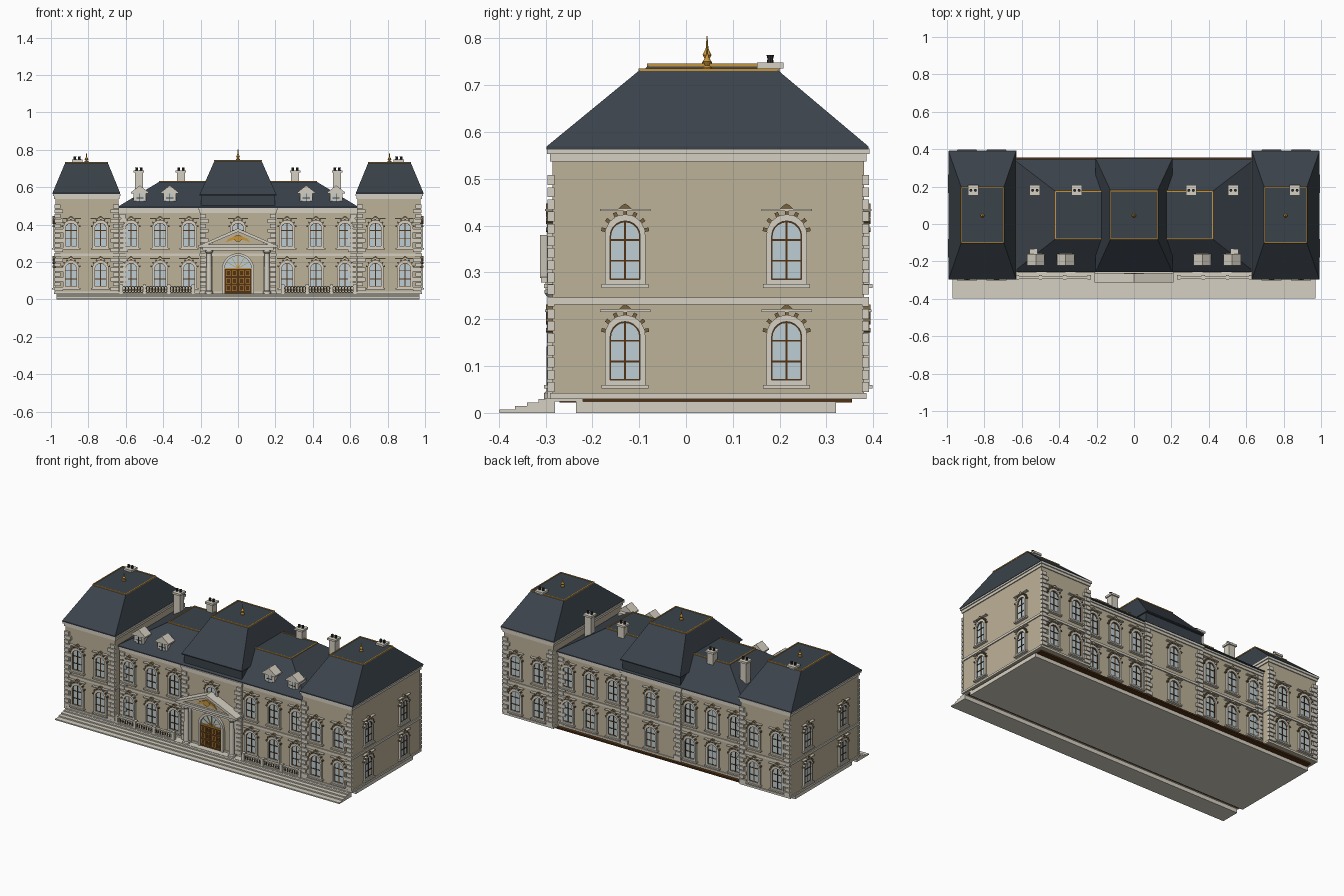
import bpy, bmesh, math
from mathutils import Matrix, Vector

cube = bpy.data.objects.get("Cube")
if cube:
    bpy.data.objects.remove(cube, do_unlink=True)


def material(name, *rgb):
    col = [((c / 255 + 0.055) / 1.055) ** 2.4 for c in rgb] + [1]
    m = bpy.data.materials.new(name)
    m.use_nodes = True
    m.diffuse_color = col
    m.node_tree.nodes["Principled BSDF"].inputs["Base Color"].default_value = col
    return m


WALL = material("tan stone", 190, 178, 152)
CREAM = material("cream stone", 214, 208, 194)
SLATE = material("slate", 58, 66, 74)
GLASS = material("pale glass", 190, 206, 212)
BROWN = material("brown wood", 82, 50, 20)
GOLD = material("gold", 200, 148, 58)
BRONZE = material("bronze", 118, 98, 66)
DARK = material("dark clay", 48, 46, 48)

parts = {}
ID = Matrix.Identity(4)


def part(name, mat):
    return parts.setdefault(name, (bmesh.new(), mat))[0]


def box(bm, x, y, z, M=ID):
    lo, hi = Vector((x[0], y[0], z[0])), Vector((x[1], y[1], z[1]))
    T = Matrix.Translation((lo + hi) / 2) @ Matrix.Diagonal((*(hi - lo), 1))
    bmesh.ops.create_cube(bm, size=1, matrix=M @ T)


def loft(bm, rings, M=ID, caps=True):
    """Skin a list of closed point rings."""
    vs = [[bm.verts.new(M @ Vector(p)) for p in r] for r in rings]
    n = len(vs[0])
    for a, b in zip(vs, vs[1:]):
        for i in range(n):
            bm.faces.new((a[i], a[(i + 1) % n], b[(i + 1) % n], b[i]))
    if caps:
        bm.faces.new(vs[0])
        bm.faces.new(vs[-1])


def plate(bm, pts, y0, y1, M=ID):
    loft(bm, [[(x, y, z) for x, z in pts] for y in (y0, y1)], M)


def ring(bm, outer, inner, y0, y1, M=ID):
    """Frame between two outlines, open in the middle."""
    loops = [[(x, y, z) for x, z in pts]
             for pts, y in ((outer, y1), (outer, y0), (inner, y0), (inner, y1))]
    loft(bm, loops, M, caps=False)


def arch(w, z0, z1, n=10):
    r, pts = w / 2, [(-w / 2, z0), (w / 2, z0)]
    return pts + [(r * math.cos(math.pi * i / n), z1 - r + r * math.sin(math.pi * i / n))
                  for i in range(n + 1)]


def lathe(bm, x, y, profile, n=12):
    loft(bm, [[(x + r * math.cos(math.tau * i / n), y + r * math.sin(math.tau * i / n), z)
               for i in range(n)] for r, z in profile])


def rect(x, y, z):
    return [(x[0], y[0], z), (x[1], y[0], z), (x[1], y[1], z), (x[0], y[1], z)]


def hip_roof(name, bx, by, z0, tx, ty, z1):
    """Hipped roof with a flat top, a lip and a gold edge."""
    bm = part(name, SLATE)
    loft(bm, [rect(bx, by, z0), rect(bx, by, z0 + .006), rect(tx, ty, z1)])
    trim = part("roof_cresting", GOLD)
    t = .003
    for y in ty:
        box(trim, tx, (y - t, y + t), (z1 - .003, z1 + .003))
    for x in tx:
        box(trim, (x - t, x + t), ty, (z1 - .003, z1 + .003))


def body(name, x, y, top):
    """Wall block with plinth, string course and cornice."""
    box(part(name, WALL), x, y, (.03, top))
    trim = part("wall_courses", CREAM)
    for z0, z1, out in ((.03, .042, .006), (.232, .246, .006),
                        (top - .028, top - .012, .006), (top - .012, top, .012)):
        box(trim, (x[0] - out, x[1] + out), (y[0] - out, y[1] + out), (z0, z1))


def quoins(x, inward, y, face, top):
    z, k = .045, 0
    while z + .022 < top - .03:
        w = (.042, .028)[k % 2]
        box(part("quoins", CREAM), sorted((x - inward * .004, x + inward * w)),
            sorted((y - face * .004, y + face * .011)), (z, z + .021))
        z, k = z + .026, k + 1


def window(M, z):
    """Arched window, local -y faces outward, z is the sill height."""
    frame = part("window_frames", CREAM)
    ring(frame, arch(.086, z, z + .149), arch(.064, z + .01, z + .135), -.012, .002, M)
    box(frame, (-.05, .05), (-.018, 0), (z - .008, z), M)
    box(frame, (-.054, .054), (-.016, 0), (z + .156, z + .161), M)
    plate(part("window_glass", GLASS), arch(.066, z + .008, z + .137), -.003, .002, M)
    bars = part("window_bars", BROWN)
    ring(bars, arch(.066, z + .008, z + .137), arch(.06, z + .012, z + .132), -.006, 0, M)
    box(bars, (-.0022, .0022), (-.006, 0), (z + .01, z + .134), M)
    for h in (.05, .094):
        box(bars, (-.031, .031), (-.006, 0), (z + h - .002, z + h + .002), M)
    orn = part("window_ornaments", BRONZE)
    for i in range(-3, 4):
        a = i * .45
        T = M @ Matrix.Translation((.047 * math.sin(a), -.007, z + .106 + .047 * math.cos(a)))
        box(orn, (-.004, .004), (-.007, .007), (-.005, .005), T @ Matrix.Rotation(a, 4, 'Y'))
    plate(orn, [(-.014, z + .161), (.014, z + .161), (.007, z + .168), (0, z + .172),
                (-.007, z + .168)], -.014, 0, M)


# Base and front steps
box(part("base", CREAM), (-.97, .97), (-.235, .32), (0, .024))
box(part("floor_slab", BROWN), (-.96, .96), (-.27, .355), (.022, .031))
for i, y in enumerate((-.398, -.365, -.34, -.315)):
    box(part("front_steps", CREAM), (-.97, .97), (y, -.28), (i * .0075, i * .0075 + .0075))
box(part("terrace", CREAM), (-.97, .97), (-.30, -.22), (.024, .032))

# Wall blocks
body("main_block", (-.64, .64), (-.24, .33), .49)
body("centre_block", (-.2, .2), (-.252, .335), .49)
for s, side in ((-1, "right"), (1, "left")):
    xs = sorted((s * .64, s * .977))
    body(side + "_pavilion", xs, (-.285, .38), .565)
    hip_roof(side + "_pavilion_roof", sorted((s * .63, s * .992)), (-.298, .39), .563,
             sorted((s * .697, s * .923)), (-.098, .195), .733)
    for y, f in ((-.285, -1), (.38, 1)):
        quoins(s * .977, -s, y, f, .565)
        quoins(s * .64, s, y, f, .565)
    for y, f in ((-.252, -1), (.335, 1)):
        quoins(s * .2, -s, y, f, .49)
    for y, f in ((-.24, -1), (.33, 1)):
        quoins(s * .63, -s, y, f, .49)

# Main and centre roofs
hip_roof("main_roof", (-.645, .645), (-.257, .347), .488, (-.42, .42), (-.08, .175), .63)
box(part("centre_roof_base", SLATE), (-.198, .198), (-.245, .338), (.488, .56))
hip_roof("centre_roof", (-.205, .205), (-.257, .35), .556, (-.125, .125), (-.08, .178), .743)

# Windows on all four sides
for z in (.06, .275):
    for s in (-1, 1):
        for x, yf, yb in ((.262, -.24, .33), (.417, -.24, .33), (.572, -.24, .33),
                          (.735, -.285, .38), (.893, -.285, .38)):
            window(Matrix.Translation((s * x, yf, z * 0)), z)
            window(Matrix.Translation((s * x, yb, 0)) @ Matrix.Rotation(math.pi, 4, 'Z'), z)
        for y in (-.13, .215):
            window(Matrix.Translation((s * .977, y, 0))
                   @ Matrix.Rotation(s * math.pi / 2, 4, 'Z'), z)
    window(Matrix.Translation((0, .335, 0)) @ Matrix.Rotation(math.pi, 4, 'Z'), z)
window(Matrix.Translation((0, -.252, 0)), .275)

# Entrance door
M = Matrix.Translation((0, -.252, 0))
ring(part("door_surround", CREAM), arch(.172, .03, .247, 16), arch(.144, .032, .233, 16),
     -.016, 0, M)
plate(part("door_fanlight", GLASS), arch(.146, .03, .234, 16), -.004, 0, M)
box(part("door_leaves", BROWN), (-.071, .071), (-.01, 0), (.032, .165), M)
gold = part("door_gilding", GOLD)
box(gold, (-.072, .072), (-.012, 0), (.163, .169), M)
for i in range(1, 6):
    T = M @ Matrix.Translation((0, 0, .166)) @ Matrix.Rotation((i - 3) * math.pi / 6, 4, 'Y')
    box(gold, (-.0015, .0015), (-.007, 0), (0, .066), T)
for x in (-.052, -.02, .02, .052):
    for z in (.06, .1, .14):
        ring(gold, [(x - .011, z - .014), (x + .011, z - .014), (x + .011, z + .014),
                    (x - .011, z + .014)],
             [(x - .009, z - .012), (x + .009, z - .012), (x + .009, z + .012),
              (x - .009, z + .012)], -.012, -.008, M)

# Portico with columns and pediment
stone = part("portico", CREAM)
box(stone, (-.19, .19), (-.3, -.24), (.262, .278))
box(stone, (-.21, .21), (-.31, -.24), (.278, .29))
ring(stone, [(-.21, .288), (.21, .288), (0, .38)], [(-.16, .294), (.16, .294), (0, .362)],
     -.312, -.24)
plate(part("pediment_panel", WALL), [(-.17, .288), (.17, .288), (0, .368)], -.3, -.24)
emblem = part("pediment_emblem", GOLD)
plate(emblem, [(.022 * math.cos(a * math.pi / 6), .327 + .018 * math.sin(a * math.pi / 6))
               for a in range(12)], -.309, -.3)
for s in (-1, 1):
    plate(emblem, [(s * .02, .32), (s * .066, .306), (s * .05, .325), (s * .02, .338)],
          -.306, -.3)
    lathe(part("columns", CREAM), s * .155, -.282,
          [(.021, .03), (.021, .042), (.016, .047), (.0155, .14), (.013, .247),
           (.02, .255), (.02, .263)], 16)
    box(stone, (s * .155 - .018, s * .155 + .018), (-.262, -.25), (.03, .263))

# Balustrades, chimneys and dormers, repeated on both sides
for s in (-1, 1):
    rail = part("balustrade_rails", CREAM)
    xs = sorted((s * .235, s * .63))
    for z in (.034, .066):
        box(rail, xs, (-.293, -.277), (z, z + .007))
    for x in (.24, .37, .5, .625):
        box(rail, (s * x - .009, s * x + .009), (-.296, -.274), (.03, .08))
    for i in range(24):
        lathe(part("balusters", BRONZE), s * (.25 + i * .016), -.285,
              [(.003, .04), (.0055, .049), (.0025, .06), (.004, .067)], 6)
    for x, z0, z1 in ((.305, .57, .69), (.53, .53, .69), (.86, .72, .748)):
        stack = part("chimneys", CREAM)
        cx = s * x
        box(stack, (cx - .021, cx + .021), (.159, .201), (z0, z1 - .012))
        box(stack, (cx - .028, cx + .028), (.152, .208), (z1 - .012, z1))
        for dx in (-.012, .012):
            lathe(part("chimney_pots", DARK), cx + dx, .18,
                  [(.008, z1 - .002), (.006, z1 + .008), (.008, z1 + .016)], 8)
    for x in (.365, .525):
        M = Matrix.Translation((s * x, -.215, 0))
        dormer = part("dormers", CREAM)
        box(dormer, (-.034, .034), (0, .08), (.515, .57), M)
        plate(dormer, [(-.046, .566), (.046, .566), (.046, .574), (0, .61), (-.046, .574)],
              -.007, .055, M)
        plate(part("dormer_glass", GLASS), arch(.038, .522, .568), -.004, .001, M)
        bars = part("dormer_bars", BROWN)
        box(bars, (-.0015, .0015), (-.006, 0), (.522, .567), M)
        box(bars, (-.019, .019), (-.006, 0), (.541, .544), M)

# Roof finials
for x, z, h in ((0, .743, 1), (-.81, .733, .8), (.81, .733, .8)):
    lathe(part("finials", GOLD), x, .045, [(r, z + h * k) for r, k in (
        (.011, -.002), (.011, .006), (.005, .012), (.01, .022), (.005, .031),
        (.003, .036), (.001, .062))], 10)

# Turn every part into an object
for name, (bm, mat) in parts.items():
    bmesh.ops.recalc_face_normals(bm, faces=bm.faces)
    mesh = bpy.data.meshes.new(name)
    bm.to_mesh(mesh)
    bm.free()
    mesh.materials.append(mat)
    obj = bpy.data.objects.new(name, mesh)
    bpy.context.collection.objects.link(obj)
    if name in ("columns", "finials", "chimney_pots", "balusters"):
        bpy.ops.object.select_all(action='DESELECT')
        obj.select_set(True)
        bpy.context.view_layer.objects.active = obj
        bpy.ops.object.shade_smooth_by_angle()
